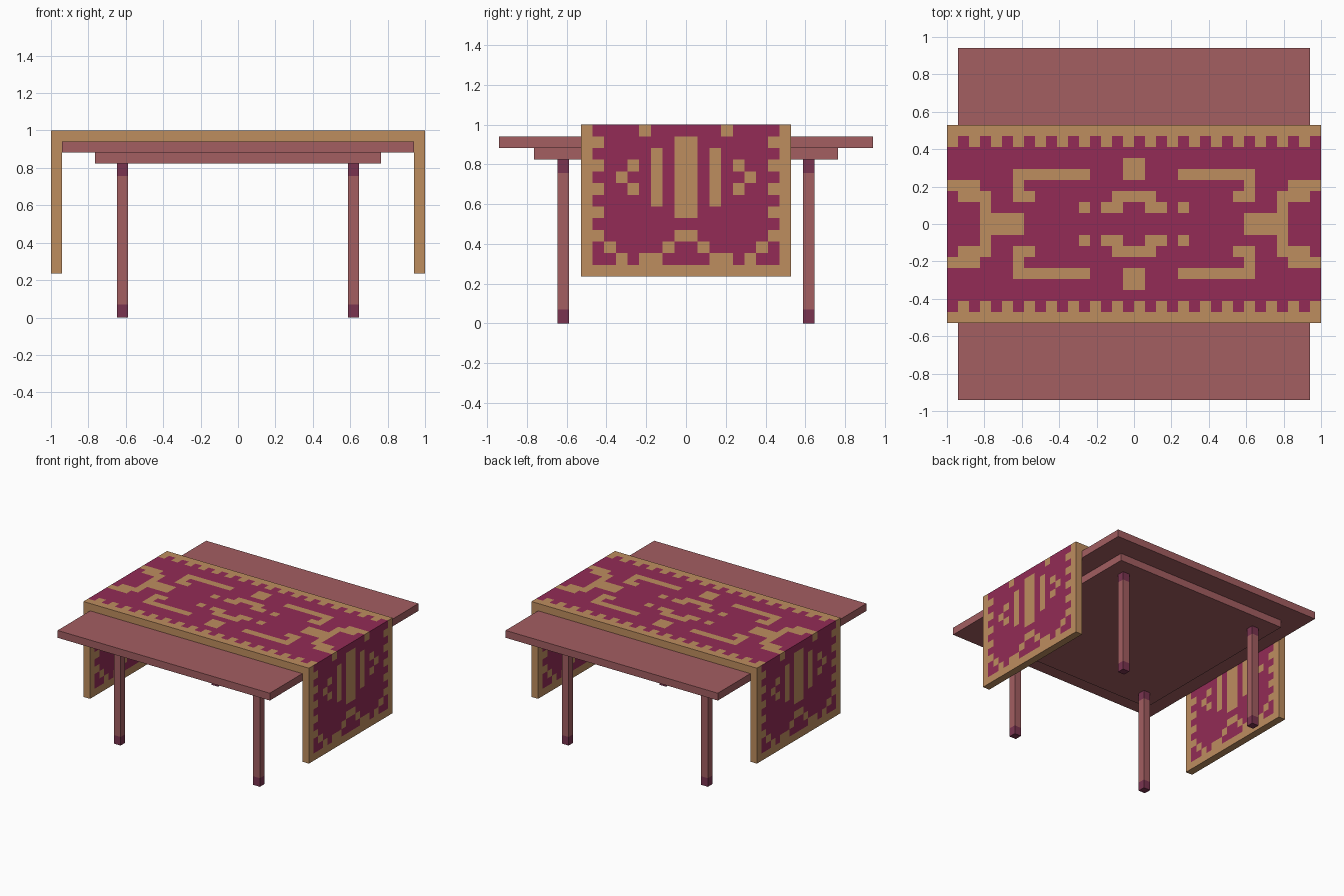
import bpy, bmesh, math
from mathutils import Matrix

U = 1 / 17  # one modelling cell

if "Cube" in bpy.data.objects:
    bpy.data.objects.remove(bpy.data.objects["Cube"], do_unlink=True)


def material(name, rgb):
    """Flat material from an sRGB 0-255 colour."""
    lin = [((c / 255 + 0.055) / 1.055) ** 2.4 for c in rgb] + [1.0]
    m = bpy.data.materials.new(name)
    m.use_nodes = True
    m.diffuse_color = lin
    m.node_tree.nodes["Principled BSDF"].inputs["Base Color"].default_value = lin
    return m


WOOD = material("rose wood", (163, 94, 97))
CAP = material("dark plum wood", (122, 52, 80))
TAN = material("tan cloth", (190, 141, 95))
WINE = material("wine cloth", (147, 43, 86))


def finish(bm, name, mats):
    me = bpy.data.meshes.new(name)
    bm.to_mesh(me)
    bm.free()
    for m in mats:
        me.materials.append(m)
    ob = bpy.data.objects.new(name, me)
    bpy.context.collection.objects.link(ob)
    return ob


def box(name, x, y, z, mats):
    """Box from (min, max) pairs given in cells."""
    bm = bmesh.new()
    bmesh.ops.create_cube(bm, size=1)
    for v in bm.verts:
        for i, (lo, hi) in enumerate((x, y, z)):
            v.co[i] = (hi if v.co[i] > 0 else lo) * U
    return finish(bm, name, mats)


# Table top and the smaller apron slab below it
box("table_top", (-16, 16), (-16, 16), (15, 16), [WOOD])
box("apron", (-13, 13), (-13, 13), (14, 15), [WOOD])

# Four legs, cut near both ends so the end bands are dark
for side, sx in (("left", 1), ("right", -1)):
    for end, sy in (("front", -1), ("back", 1)):
        xs, ys = sorted((10 * sx, 11 * sx)), sorted((10 * sy, 11 * sy))
        leg = box(f"{end}_{side}_leg", xs, ys, (0, 14), [WOOD, CAP])
        bm = bmesh.new()
        bm.from_mesh(leg.data)
        lo, hi = 1.17 * U, 12.87 * U
        for h in (lo, hi):
            bmesh.ops.bisect_plane(bm, geom=bm.verts[:] + bm.edges[:] + bm.faces[:],
                                   plane_co=(0, 0, h), plane_no=(0, 0, 1))
        for f in bm.faces:
            z = f.calc_center_median().z
            f.material_index = int(z < lo or z > hi)
        bm.to_mesh(leg.data)
        bm.free()

# Woven motif, centre outwards; rows run from the hem to the middle line
TOP = ["#################",
       ".................",
       ".................",
       "#................",
       "#...#######......",
       "..........#...###",
       "##.......##..###.",
       ".##.#........#...",
       "..........####..."]
# Hanging ends, centre outwards; rows run downwards from the fold
DROP = ["...#....#",
        "#......##",
        "#.#.....#",
        "#.#.#..##",
        "#.#..#..#",
        "#.#.#..##",
        "#.#.....#",
        "#......##",
        "........#",
        "#......##",
        ".#....#.#",
        "..##.#..#",
        "#########"]


def is_wine(s, y):
    """Weave rule for a cell at s along and y across the flat runner."""
    a, b = int(abs(s)), int(abs(y))
    if a >= 17:
        return DROP[a - 17][b] == "."
    if b == 7:  # toothed border
        return (math.floor(s) + (y > 0)) % 2 == 1
    return TOP[8 - b][a] == "."


# Runner: a flat strip of cells, coloured, then folded down at both ends
bm = bmesh.new()
bmesh.ops.create_grid(bm, x_segments=60, y_segments=18, size=1,
                      matrix=Matrix.Diagonal((30, 9, 1, 1)))
for f in bm.faces:
    c = f.calc_center_median()
    f.material_index = int(is_wine(c.x, c.y))
for v in bm.verts:
    s = round(v.co.x)
    over = max(0, abs(s) - 17)
    v.co = (max(-17, min(17, s)) * U, round(v.co.y) * U, (17 - over) * U)
runner = finish(bm, "table_runner", [TAN, WINE])

# Cloth thickness goes inwards; weld tidies the inner fold
solid = runner.modifiers.new("thickness", "SOLIDIFY")
solid.thickness = U
solid.offset = -1
solid.use_even_offset = True
weld = runner.modifiers.new("inner_fold", "WELD")
weld.merge_threshold = 0.001
